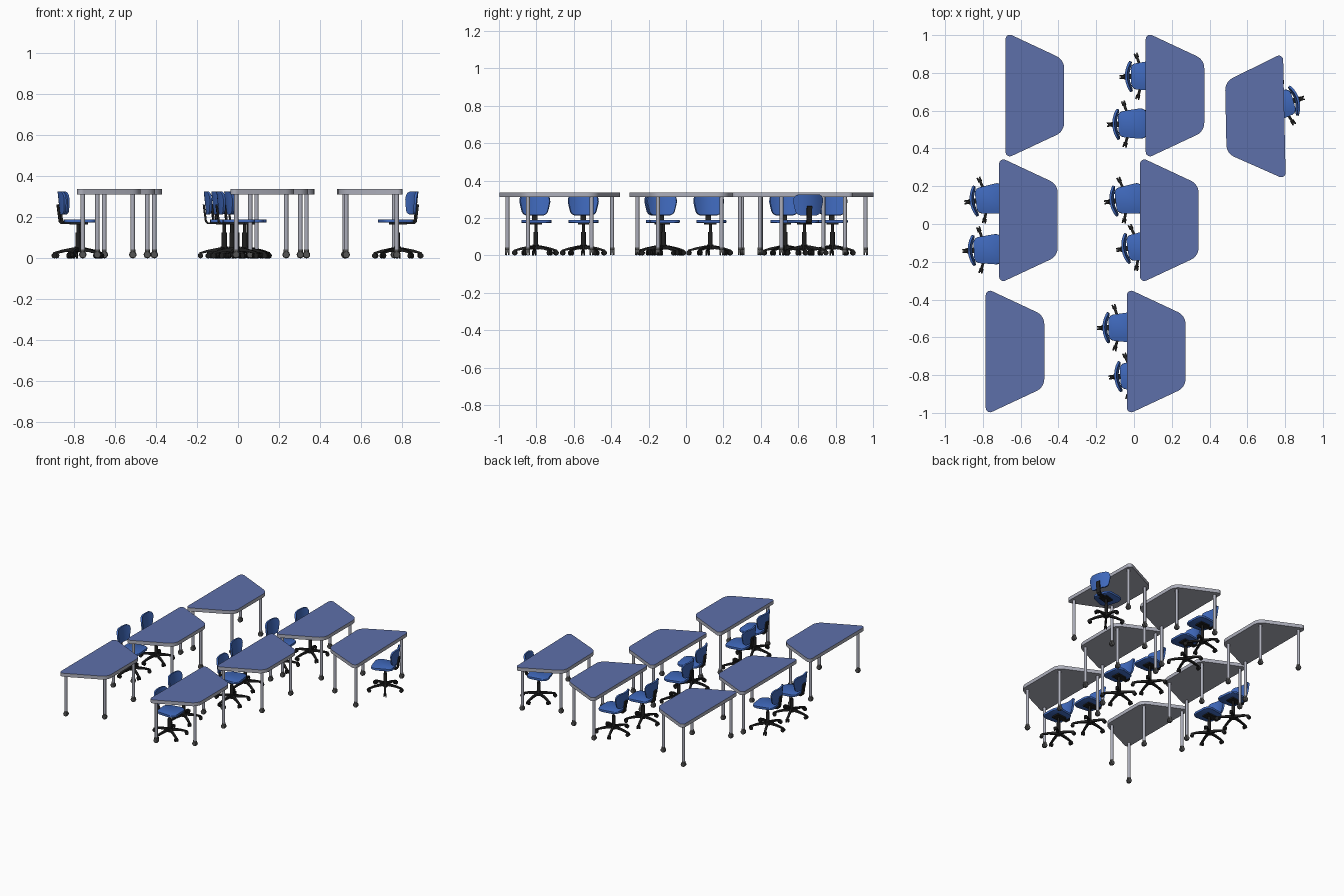
import bpy, bmesh, math
from mathutils import Matrix, Vector

if "Cube" in bpy.data.objects:
    bpy.data.objects.remove(bpy.data.objects["Cube"])


def material(name, color):
    m = bpy.data.materials.new(name)
    m.diffuse_color = (*color, 1)
    m.use_nodes = True
    m.node_tree.nodes["Principled BSDF"].inputs["Base Color"].default_value = m.diffuse_color
    return m


GREY = material("light_metal", (0.42, 0.43, 0.50))
BLUE = material("table_blue", (0.11, 0.16, 0.40))
SEAT = material("chair_blue", (0.05, 0.14, 0.50))
DARK = material("dark_grey", (0.09, 0.09, 0.09))
BLACK = material("black_plastic", (0.015, 0.015, 0.015))


def fillet(corners, n=6):
    """Round the corners (x, y, radius) of a counter-clockwise polygon."""
    out = []
    for i, (x, y, r) in enumerate(corners):
        p = Vector((x, y))
        a = (Vector(corners[i - 1][:2]) - p).normalized()
        b = (Vector(corners[(i + 1) % len(corners)][:2]) - p).normalized()
        half = a.angle(b) / 2
        c = p + (a + b).normalized() * r / math.sin(half)
        start = p + a * r / math.tan(half) - c
        turn = math.pi - 2 * half
        for k in range(n + 1):
            out.append(c + Matrix.Rotation(turn * k / n, 2) @ start)
    return out


def prism(bm, outline, z0, z1, mat=Matrix()):
    """Extrude a flat outline from z0 to z1, then place it with mat."""
    lo = [bm.verts.new(mat @ Vector((p[0], p[1], z0))) for p in outline]
    hi = [bm.verts.new(mat @ Vector((p[0], p[1], z1))) for p in outline]
    n = len(lo)
    bm.faces.new(lo[::-1])
    top = bm.faces.new(hi)
    for i in range(n):
        bm.faces.new((lo[i], lo[(i + 1) % n], hi[(i + 1) % n], hi[i]))
    return top


def tube(bm, p0, p1, r0, r1=None, sides=16):
    p0, p1 = Vector(p0), Vector(p1)
    d = p1 - p0
    m = Matrix.Translation((p0 + p1) / 2) @ d.to_track_quat('Z', 'Y').to_matrix().to_4x4()
    bmesh.ops.create_cone(bm, cap_ends=True, segments=sides, radius1=r0,
                          radius2=r0 if r1 is None else r1, depth=d.length, matrix=m)


def finish(bm, name, mats):
    bmesh.ops.recalc_face_normals(bm, faces=bm.faces)
    me = bpy.data.meshes.new(name)
    bm.to_mesh(me)
    bm.free()
    for m in mats:
        me.materials.append(m)
    me.shade_smooth()
    me.set_sharp_from_angle(angle=math.radians(35))
    return me


# Table top: rounded trapezoid, long edge on local x = 0
bm = bmesh.new()
outline = fillet([(0, -0.335, 0.023), (0.31, -0.19, 0.07), (0.31, 0.19, 0.07), (0, 0.335, 0.023)])
prism(bm, outline, 0.311, 0.337).material_index = 1
table_top = finish(bm, "table_top", [GREY, BLUE])

# Table legs and their casters
LEGS = [(0.028, -0.28), (0.028, 0.28), (0.272, -0.17), (0.272, 0.17)]
bm = bmesh.new()
for x, y in LEGS:
    tube(bm, (x, y, 0.035), (x, y, 0.312), 0.0105)
table_legs = finish(bm, "table_legs", [GREY])
bm = bmesh.new()
for x, y in LEGS:
    for s in (-1, 1):
        tube(bm, (x, y + s * 0.003, 0.018), (x, y + s * 0.012, 0.018), 0.018, 0.015)
    tube(bm, (x, y, 0.015), (x, y, 0.042), 0.012)
table_casters = finish(bm, "table_casters", [DARK])

# Chair seat: cushion narrowing to the back
bm = bmesh.new()
prism(bm, fillet([(-0.068, -0.066, 0.03), (0.085, -0.085, 0.035),
                  (0.085, 0.085, 0.035), (-0.068, 0.066, 0.03)]), 0.174, 0.190)
rim = [e for e in bm.edges if abs(e.verts[0].co.z - e.verts[1].co.z) < 1e-6]
bmesh.ops.bevel(bm, geom=rim, offset=0.005, segments=2, affect='EDGES', profile=0.5)
chair_seat = finish(bm, "chair_seat", [SEAT])

# Chair back: curved panel with rounded outline, given thickness
bm = bmesh.new()
ROWS = [(0, 0.048), (0.06, 0.062), (0.16, 0.070), (0.4, 0.077), (0.65, 0.083),
        (0.83, 0.081), (0.94, 0.073), (1, 0.058)]
grid = []
for v, w in ROWS:
    row = []
    for i in range(11):
        y = w * (i / 5 - 1)
        row.append(bm.verts.new((-0.094 + 0.024 * (y / 0.083) ** 2 + 0.012 * (0.5 - v),
                                 y, 0.214 + 0.111 * v)))
    grid.append(row)
for a, b in zip(grid, grid[1:]):
    for i in range(10):
        bm.faces.new((a[i], a[i + 1], b[i + 1], b[i]))
bmesh.ops.recalc_face_normals(bm, faces=bm.faces)
bmesh.ops.solidify(bm, geom=bm.faces[:], thickness=0.012)
chair_back = finish(bm, "chair_back", [SEAT])

# Chair column, seat plate and back strut
bm = bmesh.new()
tube(bm, (0, 0, 0.03), (0, 0, 0.058), 0.02, 0.017)
tube(bm, (0, 0, 0.055), (0, 0, 0.125), 0.0125)
tube(bm, (0, 0, 0.12), (0, 0, 0.17), 0.008)
side = Matrix.Rotation(math.pi / 2, 4, 'X')
prism(bm, [(-0.04, 0.165), (0.035, 0.165), (0.035, 0.175), (-0.04, 0.175)], -0.03, 0.03, side)
prism(bm, [(-0.03, 0.166), (-0.084, 0.168), (-0.094, 0.178), (-0.105, 0.262),
           (-0.096, 0.264), (-0.085, 0.183), (-0.078, 0.175), (-0.03, 0.175)], -0.014, 0.014, side)
chair_column = finish(bm, "chair_column", [BLACK])

# Five-armed chair base with twin-wheel casters
bm = bmesh.new()
for k in range(5):
    spin = Matrix.Rotation(math.pi + k * math.tau / 5, 4, 'Z')
    prism(bm, [(0, 0.036), (0.07, 0.031), (0.12, 0.021), (0.122, 0.029),
               (0.08, 0.042), (0.03, 0.052), (0, 0.054)], -0.007, 0.007, spin @ side)
    for s in (-1, 1):
        tube(bm, spin @ Vector((0.116, s * 0.003, 0.013)),
             spin @ Vector((0.116, s * 0.011, 0.013)), 0.013, sides=12)
    tube(bm, spin @ Vector((0.116, 0, 0.01)), spin @ Vector((0.116, 0, 0.026)), 0.005, sides=8)
chair_base = finish(bm, "chair_base", [BLACK])


def place(meshes, spots):
    for n, (x, y, deg) in enumerate(spots, 1):
        for me in meshes:
            ob = bpy.data.objects.new(f"{me.name}_{n}", me)
            ob.location = (x, y, 0)
            ob.rotation_euler.z = math.radians(deg)
            bpy.context.collection.objects.link(ob)


# Classroom layout: x, y, heading
place([table_top, table_legs, table_casters], [
    (-0.68, 0.68, 0), (-0.714, 0.02, 0), (-0.785, -0.675, 0),
    (0.062, 0.68, 0), (0.032, 0.02, 0), (-0.037, -0.675, 0), (0.796, 0.57, 181.2)])
place([chair_seat, chair_back, chair_column, chair_base], [
    (-0.77, 0.13, 7), (-0.78, -0.136, 3), (0.052, 0.783, 2), (-0.015, 0.53, 2),
    (-0.03, 0.13, 7), (0.033, -0.12, 8), (-0.067, -0.548, 1), (-0.005, -0.803, 4),
    (0.778, 0.633, 196)])
